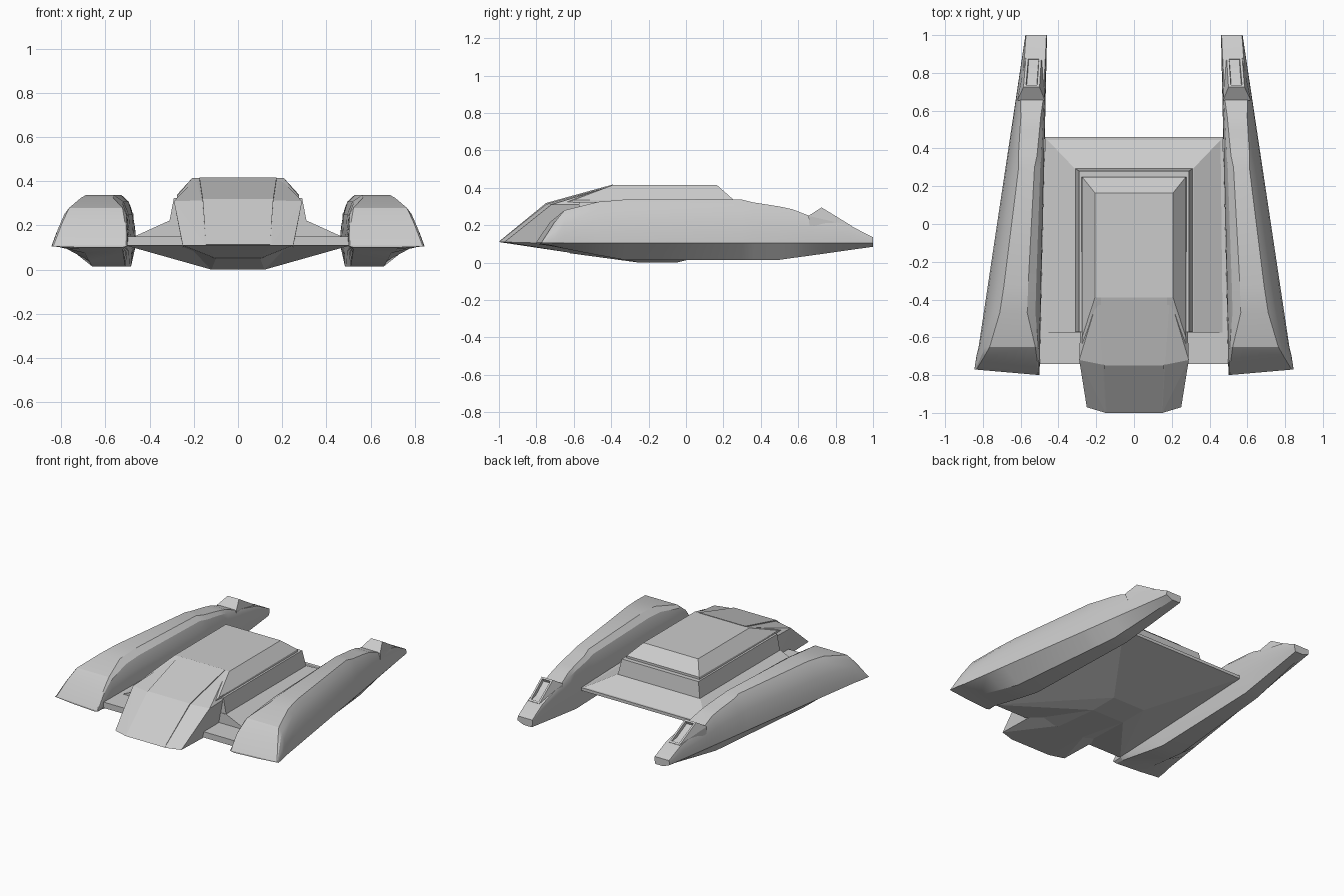
import bpy, bmesh
from math import radians


def finish(name, bm, mirror=False, smooth=False):
    bmesh.ops.recalc_face_normals(bm, faces=bm.faces[:])
    mesh = bpy.data.meshes.new(name)
    bm.to_mesh(mesh)
    bm.free()
    ob = bpy.data.objects.new(name, mesh)
    bpy.context.collection.objects.link(ob)
    if mirror:
        ob.modifiers.new("mirror", "MIRROR")
    if smooth:
        bpy.ops.object.select_all(action="DESELECT")
        ob.select_set(True)
        bpy.context.view_layer.objects.active = ob
        bpy.ops.object.shade_smooth_by_angle(angle=radians(22))
    return ob


def hull(points, symmetric=True):
    """Flat-faced convex solid; points are reflected across x = 0 if symmetric."""
    bm = bmesh.new()
    for x, y, z in points:
        bm.verts.new((x, y, z))
        if symmetric:
            bm.verts.new((-x, y, z))
    res = bmesh.ops.convex_hull(bm, input=bm.verts[:])
    inner = [g for g in set(res["geom_interior"]) if isinstance(g, bmesh.types.BMVert)]
    bmesh.ops.delete(bm, geom=inner, context="VERTS")
    bmesh.ops.dissolve_limit(bm, angle_limit=radians(1.5), verts=bm.verts[:], edges=bm.edges[:])
    bmesh.ops.recalc_face_normals(bm, faces=bm.faces[:])
    return bm


# Wing hull with shallow V belly
finish("wing_hull", hull([
    (0.51, -0.74, 0.15), (0.51, -0.74, 0.11), (0.47, 0.46, 0.15), (0.47, 0.46, 0.13),
    (0.12, -0.25, 0.0), (0.12, -0.05, 0.0)]))

# Sloped deck rising to the cabin
finish("deck", hull([
    (0.48, -0.575, 0.145), (0.468, 0.455, 0.145),
    (0.315, -0.575, 0.22), (0.315, 0.295, 0.22)]))

# Keel between nose and belly
finish("keel", hull([
    (0.1, -0.62, 0.05), (0.24, -0.65, 0.1), (0.12, -0.25, 0.0), (0.12, -0.06, 0.0),
    (0.2, -0.2, 0.1)]))

# Cabin lower wall and sloped roof
finish("cabin_wall", hull([
    (0.312, -0.572, 0.21), (0.312, 0.295, 0.21), (0.29, -0.572, 0.325), (0.29, 0.28, 0.325)]))
finish("cabin_roof", hull([
    (0.275, -0.70, 0.305), (0.278, 0.25, 0.32), (0.275, 0.25, 0.34), (0.275, -0.6, 0.335),
    (0.207, 0.165, 0.415), (0.207, -0.39, 0.415)]))

# Wedge-shaped cockpit and its raised centre panel
finish("cockpit", hull([
    (0.15, -1.0, 0.11), (0.25, -0.97, 0.11), (0.29, -0.72, 0.31), (0.165, -0.745, 0.313),
    (0.19, -0.39, 0.412), (0.28, -0.4, 0.31), (0.25, -0.6, 0.1), (0.24, -0.4, 0.1),
    (0.1, -0.6, 0.05)]))
finish("cockpit_panel", hull([
    (0.145, -1.0, 0.113), (0.16, -0.748, 0.319), (0.175, -0.39, 0.418),
    (0.145, -0.98, 0.11), (0.16, -0.72, 0.29), (0.175, -0.39, 0.39)]))

# Tapered side pods: y, bottom z, top z, inner and outer ends of the flat top (0-1)
stations = [
    (-0.80, 0.10, 0.11, 0.02, 0.97), (-0.73, 0.09, 0.215, 0.04, 0.88),
    (-0.65, 0.075, 0.28, 0.08, 0.82), (-0.47, 0.04, 0.325, 0.24, 0.72),
    (-0.33, 0.015, 0.337, 0.25, 0.70), (0.30, 0.015, 0.337, 0.25, 0.66),
    (0.36, 0.015, 0.322, 0.2, 0.70), (0.50, 0.015, 0.30, 0.16, 0.74),
    (0.57, 0.025, 0.285, 0.14, 0.76), (0.66, 0.037, 0.25, 0.08, 0.85),
    (0.88, 0.068, 0.197, 0.05, 0.9), (1.0, 0.085, 0.135, 0.03, 0.97)]
bm = bmesh.new()
rings = []
mid = 0.105
for y, zb, zt, ua, ub in stations:
    xi, xo, h, r = 0.5 - 0.022 * (y + 0.8), 0.845 - 0.15 * (y + 0.8), zt - mid, 1 - ub
    section = [(1, mid), (1 - 0.08 * r, mid + 0.25 * h), (1 - 0.3 * r, mid + 0.55 * h),
               (1 - 0.62 * r, mid + 0.83 * h), (ub, zt), (ua, zt),
               (0.4 * ua, mid + 0.88 * h), (0.05 * ua, mid + 0.62 * h),
               (0, mid + 0.3 * h), (0.02, mid), (0.07, zb), (0.6, zb)]
    skew = 0.03 if y < -0.7 else 0
    rings.append([bm.verts.new((xi + u * (xo - xi), y + skew * u, z)) for u, z in section])
for a, b in zip(rings, rings[1:]):
    for i in range(len(a)):
        j = (i + 1) % len(a)
        bm.faces.new((a[i], a[j], b[j], b[i]))
bm.faces.new(rings[0])
bm.faces.new(rings[-1])
finish("side_pods", bm, mirror=True, smooth=True)

# Rear vents on the pods with a recessed opening
bm = hull([
    (0.472, 0.655, 0.25), (0.618, 0.655, 0.25), (0.472, 0.66, 0.2), (0.618, 0.66, 0.2),
    (0.5, 0.725, 0.295), (0.585, 0.725, 0.295), (0.49, 0.885, 0.197), (0.572, 0.885, 0.197),
    (0.49, 0.88, 0.17), (0.572, 0.88, 0.17)], symmetric=False)
top = max(bm.faces, key=lambda f: f.normal.z + f.normal.y * 0.5)
bmesh.ops.inset_region(bm, faces=[top], thickness=0.018, depth=0)
bmesh.ops.inset_region(bm, faces=[top], thickness=0.004, depth=-0.02)
finish("rear_vents", bm, mirror=True)
